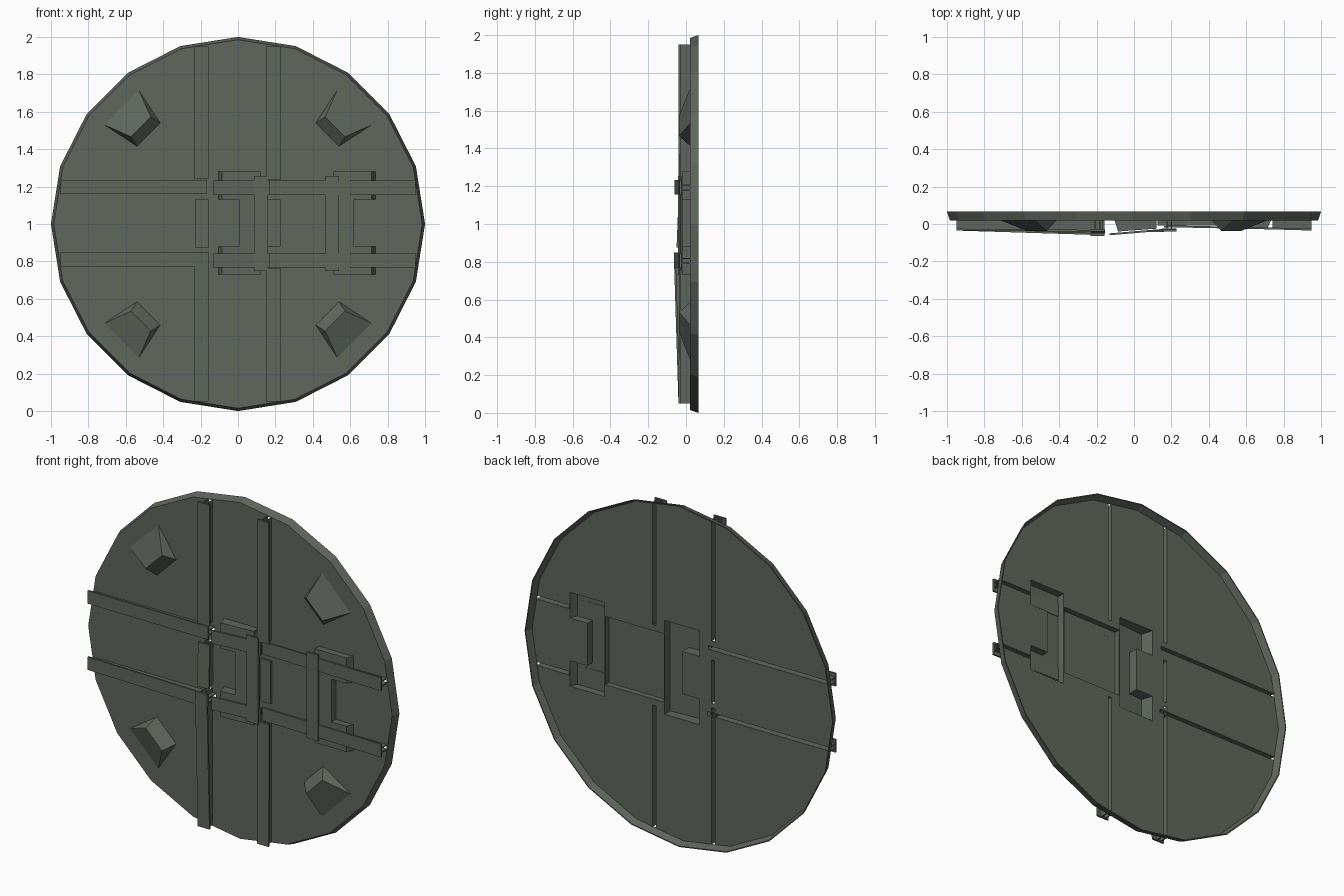
import bpy, bmesh, math

if "Cube" in bpy.data.objects:
    bpy.data.objects.remove(bpy.data.objects["Cube"])

mat = bpy.data.materials.new("dark grey green")
mat.diffuse_color = (0.115, 0.135, 0.11, 1)
mat.use_nodes = True
mat.node_tree.nodes["Principled BSDF"].inputs["Base Color"].default_value = mat.diffuse_color
FACE, BACK = 0.02, 0.066      # y of the dish front and of its rear rim


def finish(bm, name):
    bmesh.ops.recalc_face_normals(bm, faces=bm.faces[:])
    me = bpy.data.meshes.new(name)
    bm.to_mesh(me)
    bm.free()
    ob = bpy.data.objects.new(name, me)
    bpy.context.collection.objects.link(ob)
    me.materials.append(mat)
    return ob


def ring(bm, r, y, n=20):
    return [bm.verts.new((r * math.cos(2 * math.pi * i / n), y,
                          1 + r * math.sin(2 * math.pi * i / n))) for i in range(n)]


def bridge(bm, a, b):
    n = len(a)
    for i in range(n):
        bm.faces.new((a[i], a[(i + 1) % n], b[(i + 1) % n], b[i]))


def bar(bm, axis, c, half, a0, a1, front, back):
    """Box along x or z; front and back give the y at both ends."""
    ends = []
    for a, f, b in ((a0, front[0], back[0]), (a1, front[1], back[1])):
        pts = [(c - half, f), (c + half, f), (c + half, b), (c - half, b)]
        ends.append([bm.verts.new((a, y, w) if axis == "x" else (w, y, a)) for w, y in pts])
    bridge(bm, *ends)
    bm.faces.new(ends[0])
    bm.faces.new(ends[1][::-1])


cut = bmesh.new()             # collects every opening in the dish


def rail(name, axis, c, a0, a1, y0, y1, stem=True, half=0.038):
    """Flat cap strip, standing on a narrow channel open to the rear."""
    bm = bmesh.new()
    under = (y0 + 0.01, y1 + 0.01)
    bar(bm, axis, c, half, a0, a1, (y0, y1), under)
    if stem:
        for s in (-1, 1):
            bar(bm, axis, c + s * 0.013, 0.003, a0, a1, under, (0.023, 0.023))
        bar(cut, axis, c, 0.0105, a0, a1, (0.0, 0.0), (0.05, 0.05))
    finish(bm, name)


def pocket(name, outline, depth):
    """Raised hollow block, open to the rear."""
    bm = bmesh.new()
    rear = [bm.verts.new((x, 0.023, z)) for x, z in outline]
    front = [bm.verts.new((min(max(x, -0.085), 0.715), depth(x), z)) for x, z in outline]
    bridge(bm, rear, front)
    bm.faces.new(front)
    finish(bm, name)
    a = [cut.verts.new((x, 0.0, z)) for x, z in outline]
    b = [cut.verts.new((x, 0.05, z)) for x, z in outline]
    bridge(cut, a, b)
    cut.faces.new(a)
    cut.faces.new(b[::-1])


# Dish: thin plate with a flared rim, hollow behind
bm = bmesh.new()
r1, r2 = ring(bm, 0.985, FACE), ring(bm, 1.0, BACK)
r3, r4 = ring(bm, 0.994, BACK), ring(bm, 0.979, FACE + 0.006)
bm.faces.new(r1)
bm.faces.new(r4)
for a, b in ((r1, r2), (r2, r3), (r3, r4)):
    bridge(bm, a, b)
dish = finish(bm, "dish")

# Long rails
rail("upper_left_vertical_rail", "z", -0.195, 1.24, 1.95, -0.04, -0.04)
rail("lower_left_vertical_rail", "z", -0.195, 0.05, 0.85, -0.04, -0.065)
rail("upper_right_vertical_rail", "z", 0.188, 1.235, 1.95, -0.038, -0.04)
rail("lower_right_vertical_rail", "z", 0.188, 0.05, 0.765, -0.04, -0.035)
rail("upper_left_horizontal_rail", "x", 1.198, -0.95, -0.165, -0.035, -0.042)
rail("lower_left_horizontal_rail", "x", 0.81, -0.95, -0.157, -0.035, -0.06)
for side, z in (("upper", 1.194), ("lower", 0.805)):
    rail(side + "_inner_strip", "x", z, -0.13, 0.17, -0.06, -0.035, False)
    rail(side + "_middle_strip", "x", z, 0.17, 0.74, -0.017, -0.029, False)
    rail(side + "_right_horizontal_rail", "x", z, 0.74, 0.95, -0.029, -0.035)

# Central raised blocks: a forked one on each side and a plain one between
lo, hi, n0, n1 = 0.73, 1.28, 0.88, 1.13
pocket("left_forked_block",
       [(-0.105, hi), (0.12, hi), (0.12, lo), (-0.105, lo),
        (-0.105, n0), (0.005, n0), (0.005, n1), (-0.105, n1)],
       lambda x: -0.04 + 0.015 * (x + 0.105) / 0.225)
pocket("middle_block", [(0.125, 1.2), (0.505, 1.2), (0.505, 0.8), (0.125, 0.8)],
       lambda x: -0.008)
pocket("right_forked_block",
       [(0.735, hi), (0.51, hi), (0.51, lo), (0.735, lo),
        (0.735, n0), (0.62, n0), (0.62, n1), (0.735, n1)],
       lambda x: -0.018)

# Short upright strips over the blocks
rail("inner_clip", "z", 0.1225, 0.75, 1.255, -0.042, -0.042, False)
rail("outer_clip", "z", 0.502, 0.75, 1.255, -0.03, -0.03, False)
rail("left_short_strip", "z", -0.193, 0.875, 1.13, -0.05, -0.04)
rail("right_short_strip", "z", 0.193, 0.88, 1.13, -0.02, -0.02, False, 0.033)

# Cut the openings through the dish
cutter = finish(cut, "opening_cutter")
cutter.hide_render = True
mod = dish.modifiers.new("openings", "BOOLEAN")
mod.operation, mod.solver, mod.object, mod.use_self = "DIFFERENCE", "EXACT", cutter, True
bpy.context.view_layer.objects.active = dish
bpy.ops.object.modifier_apply(modifier=mod.name)
bpy.data.objects.remove(cutter)

# Four wedge lugs on the diagonals (u outward, v sideways)
wedge = [(0.675, 0.088, FACE), (0.88, 0.13, FACE), (0.735, 0.075, -0.037)]
for k in range(4):
    ang = math.pi / 4 + k * math.pi / 2
    c, s = math.cos(ang), math.sin(ang)
    bm = bmesh.new()
    for u, v, y in wedge:
        for w in (-v, v):
            bm.verts.new((u * c - w * s, y, 1 + u * s + w * c))
    bmesh.ops.convex_hull(bm, input=bm.verts[:])
    finish(bm, "wedge_lug_%d" % (k + 1))
